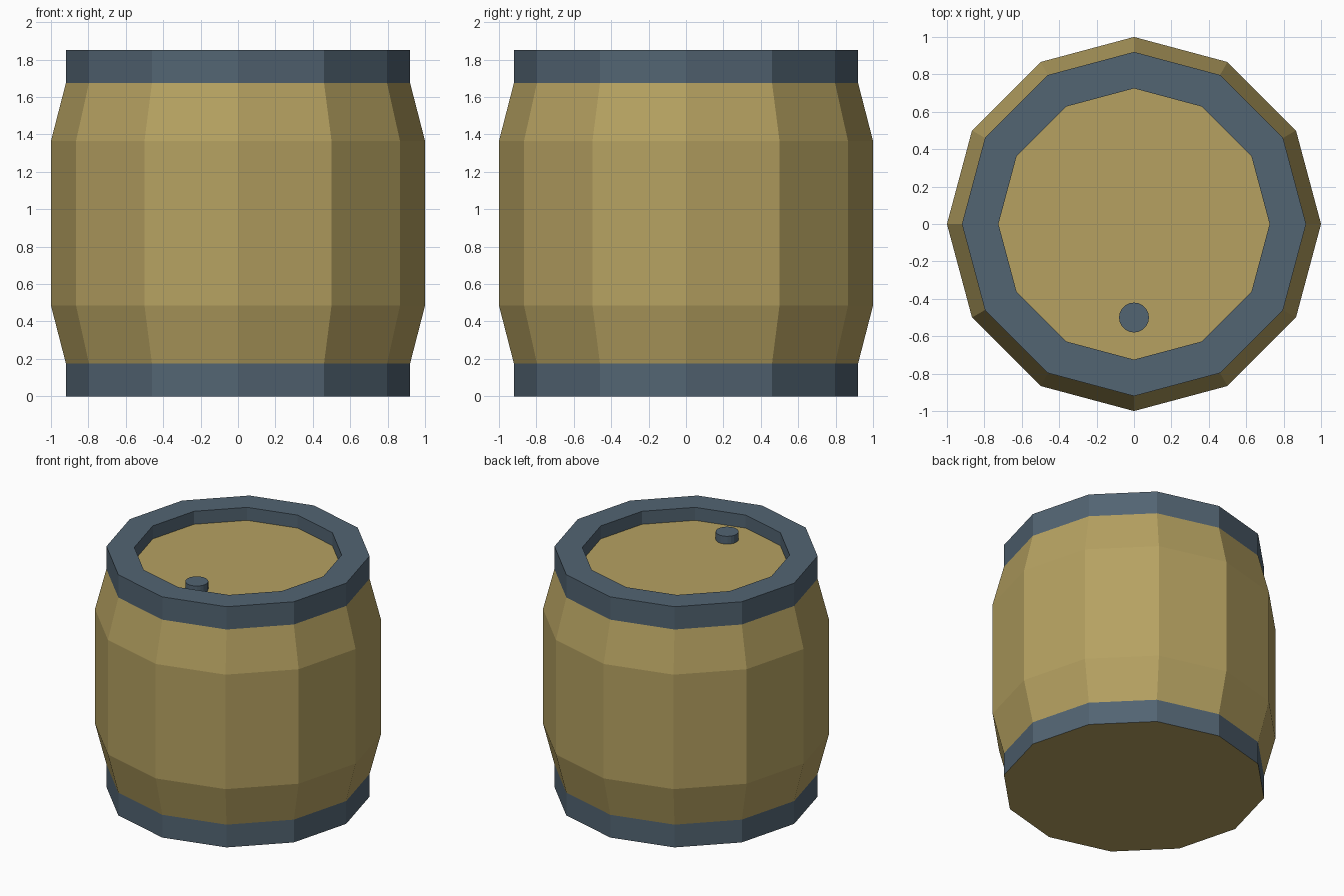
import bpy, math

if "Cube" in bpy.data.objects:
    bpy.data.objects.remove(bpy.data.objects["Cube"])

SIDES = 12


def material(name, rgb):
    m = bpy.data.materials.new(name)
    m.diffuse_color = (*rgb, 1.0)
    m.use_nodes = True
    m.node_tree.nodes["Principled BSDF"].inputs["Base Color"].default_value = m.diffuse_color
    return m


wood = material("tan wood", (0.465, 0.358, 0.120))
metal = material("blue grey metal", (0.085, 0.128, 0.170))


def lathe(name, profile, mat, sides=SIDES, centre=(0, 0), cap_start=False,
          cap_end=False):
    """Revolve a (radius, z) profile with flat faces, listed outside-upwards."""
    verts, faces = [], []
    for r, z in profile:
        for i in range(sides):
            a = 2 * math.pi * i / sides
            verts.append((centre[0] + r * math.cos(a),
                          centre[1] + r * math.sin(a), z))
    for k in range(len(profile) - 1):
        for i in range(sides):
            j = (i + 1) % sides
            a, b = k * sides, (k + 1) * sides
            faces.append((a + i, a + j, b + j, b + i))
    last = (len(profile) - 1) * sides
    if cap_start:
        faces.append(tuple(reversed(range(sides))))
    if cap_end:
        faces.append(tuple(range(last, last + sides)))
    mesh = bpy.data.meshes.new(name)
    mesh.from_pydata(verts, [], faces)
    mesh.materials.append(mat)
    ob = bpy.data.objects.new(name, mesh)
    bpy.context.collection.objects.link(ob)
    return ob


# Bulging wooden sides
lathe("barrel_staves", [(0.92, 0.175), (1.0, 0.485), (1.0, 1.365), (0.92, 1.675)], wood)

# Bottom hoop and the flat wooden base inside it
lathe("bottom_hoop", [(0.92, 0.0), (0.92, 0.175)], metal)
lathe("barrel_base", [(0.92, 0.0)], wood, cap_start=True)

# Top hoop with wide rim and inner wall, around the recessed lid
lathe("top_hoop", [(0.92, 1.675), (0.92, 1.85), (0.725, 1.85), (0.725, 1.75)], metal)
lathe("barrel_lid", [(0.725, 1.75)], wood, cap_end=True)

# Bung near the front of the lid
lathe("bung", [(0.08, 1.75), (0.08, 1.81)], metal, sides=20, centre=(0, -0.5),
      cap_end=True)
